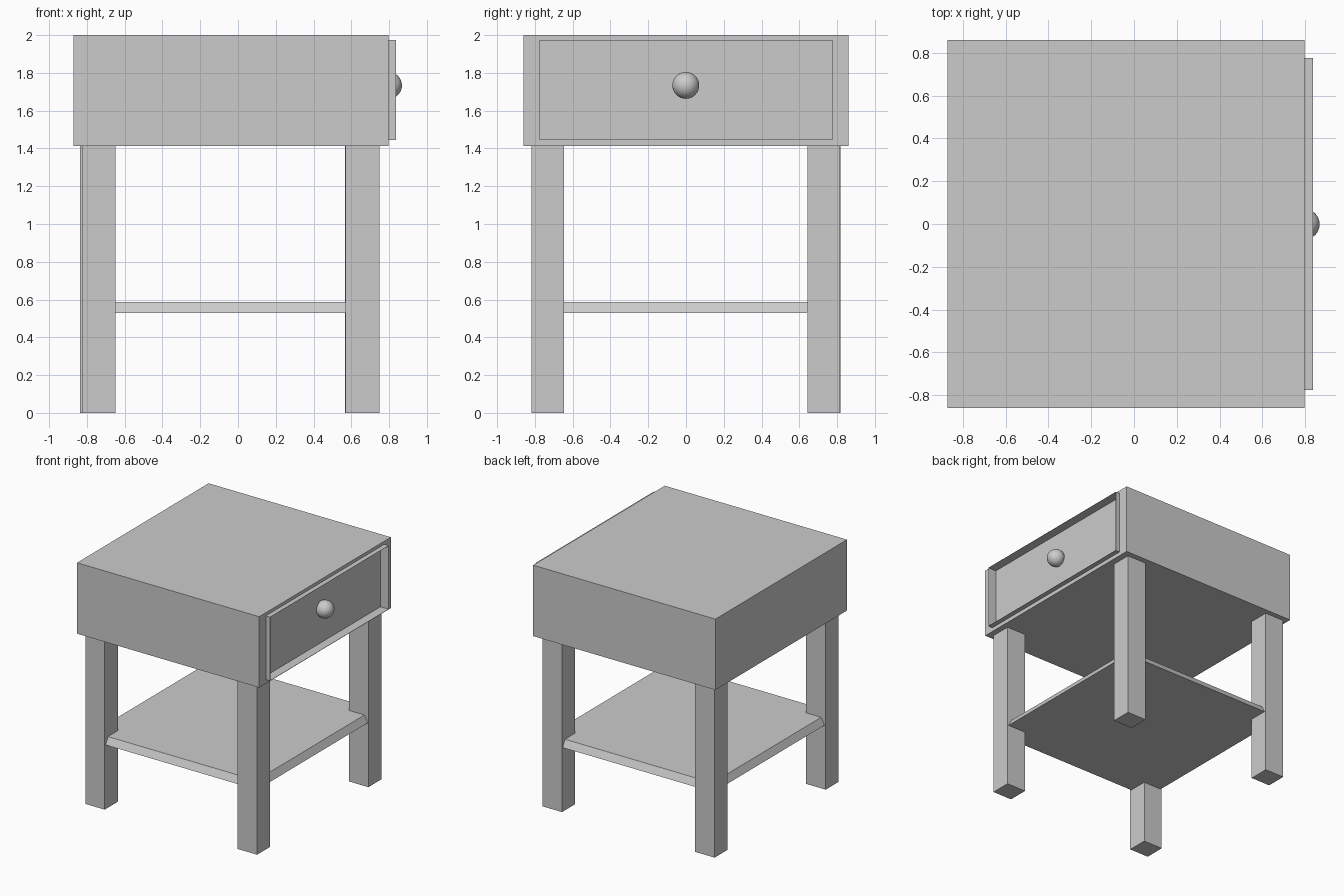
import bpy
import bmesh

if "Cube" in bpy.data.objects:
    bpy.data.objects.remove(bpy.data.objects["Cube"])


def finish(name, bm):
    bmesh.ops.recalc_face_normals(bm, faces=bm.faces)
    mesh = bpy.data.meshes.new(name)
    bm.to_mesh(mesh)
    bm.free()
    obj = bpy.data.objects.new(name, mesh)
    bpy.context.collection.objects.link(obj)
    return obj


def box(x, y, z, inset_top=0.0):
    """Box between (min, max) ranges; the top can be drawn in for sloping edges."""
    bm = bmesh.new()
    bmesh.ops.create_cube(bm, size=1)
    for v in bm.verts:
        sx, sy, top = v.co.x > 0, v.co.y > 0, v.co.z > 0
        d = inset_top if top else 0
        v.co = (x[sx] + (-d if sx else d), y[sy] + (-d if sy else d), z[top])
    return bm


def shape_front(face, x, y, z):
    """Move a +x face's corners to the given plane and ranges."""
    cy, cz = face.calc_center_median().yz
    for v in face.verts:
        v.co = (x, y[v.co.y > cy], z[v.co.z > cz])


def inset(bm, face):
    bmesh.ops.inset_region(bm, faces=[face], thickness=0.001, use_even_offset=True)


# Cabinet with a thin raised rim around a recessed drawer front
bm = box((-0.872, 0.797), (-0.861, 0.861), (1.413, 2.0))
bm.normal_update()
front = max(bm.faces, key=lambda f: f.normal.x)
rim_y, rim_z, t = (-0.775, 0.776), (1.446, 1.974), 0.002
in_y = (rim_y[0] + t, rim_y[1] - t)
in_z = (rim_z[0] + t, rim_z[1] - t)
for x, y, z in ((0.797, rim_y, rim_z), (0.837, rim_y, rim_z),
                (0.837, in_y, in_z), (0.762, in_y, in_z)):
    inset(bm, front)
    shape_front(front, x, y, z)
finish("cabinet", bm)

# Round drawer knob
bpy.ops.mesh.primitive_uv_sphere_add(segments=32, ring_count=16, radius=0.071,
                                     location=(0.797, -0.001, 1.734))
knob = bpy.context.object
knob.name = "drawer_knob"
bpy.ops.object.shade_smooth()

# Four legs, slightly unevenly placed
legs = {
    "front_left_leg": (-0.826, -0.818),
    "back_left_leg": (-0.836, 0.648),
    "front_right_leg": (0.570, -0.818),
    "back_right_leg": (0.566, 0.643),
}
for name, (x, y) in legs.items():
    finish(name, box((x, x + 0.178), (y, y + 0.171), (0.0, 1.413)))

# Lower shelf with sloping edges
finish("lower_shelf", box((-0.815, 0.738), (-0.805, 0.805), (0.53, 0.588), 0.03))
